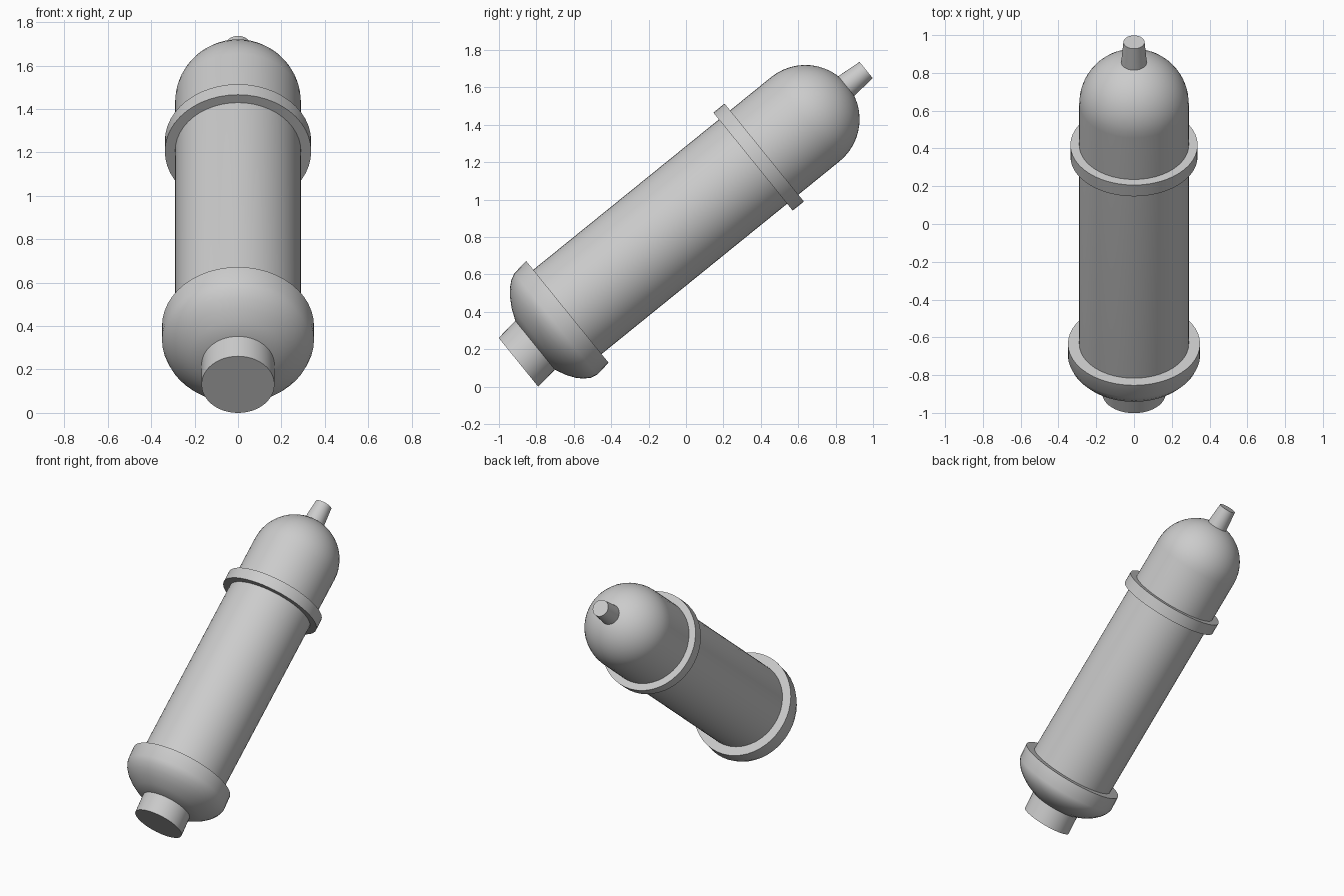
import bpy, bmesh, math
from mathutils import Matrix

cube = bpy.data.objects.get("Cube")
if cube:
    bpy.data.objects.remove(cube)

grey = bpy.data.materials.new("light_grey")
grey.use_nodes = True
colour = (0.6, 0.6, 0.6, 1)
grey.diffuse_color = colour
grey.node_tree.nodes["Principled BSDF"].inputs["Base Color"].default_value = colour

# Every part is turned around one slanted axis, local z running up it
SLANT = Matrix.Translation((0, -0.634, 0.40)) @ Matrix.Rotation(math.radians(-51), 4, 'X')
LEAN = 0.12
SIDES = 48


def turned(name, profile, lean=0):
    """Closed solid of revolution from (radius, height) pairs, top to bottom."""
    bm = bmesh.new()
    rings = []
    for r, h in profile:
        if r < 1e-4:
            rings.append([bm.verts.new((0, -lean * h, h))])
            continue
        steps = [2 * math.pi * i / SIDES for i in range(SIDES)]
        rings.append([bm.verts.new((r * math.cos(a), r * math.sin(a) - lean * h, h)) for a in steps])
    for a, b in zip(rings, rings[1:]):
        for i in range(SIDES):
            j = (i + 1) % SIDES
            if len(a) == 1:
                bm.faces.new((a[0], b[i], b[j]))
            else:
                bm.faces.new((a[i], b[i], b[j], a[j]))
    for end in (rings[0], rings[-1]):
        if len(end) > 1:
            bm.faces.new(end)
    bmesh.ops.recalc_face_normals(bm, faces=bm.faces)
    mesh = bpy.data.meshes.new(name)
    bm.to_mesh(mesh)
    bm.free()
    mesh.materials.append(grey)
    obj = bpy.data.objects.new(name, mesh)
    bpy.context.collection.objects.link(obj)
    obj.matrix_world = SLANT
    bpy.ops.object.select_all(action='DESELECT')
    obj.select_set(True)
    bpy.context.view_layer.objects.active = obj
    bpy.ops.object.shade_smooth_by_angle(angle=math.radians(30))


# Long tube with a hemispherical head
R, HEAD = 0.29, 1.637
dome = [(R * math.sin(k * math.pi / 24), HEAD + R * math.cos(k * math.pi / 24)) for k in range(13)]
turned("body", dome + [(R, -0.03)])

# Nozzle on the head and collar around the tube
turned("nozzle", [(0.056, 2.055), (0.071, 1.88)])
turned("collar", [(0.337, 1.354), (0.337, 1.277)])

# Lower cap with a straight rim and rounded underside, then the end plug
turned("lower_cap", [(0.35, 0), (0.35, -0.09), (0.337, -0.125), (0.312, -0.158),
                     (0.278, -0.188), (0.23, -0.219), (0.16, -0.25)], LEAN)
turned("end_plug", [(0.168, -0.2), (0.168, -0.373)], LEAN)
